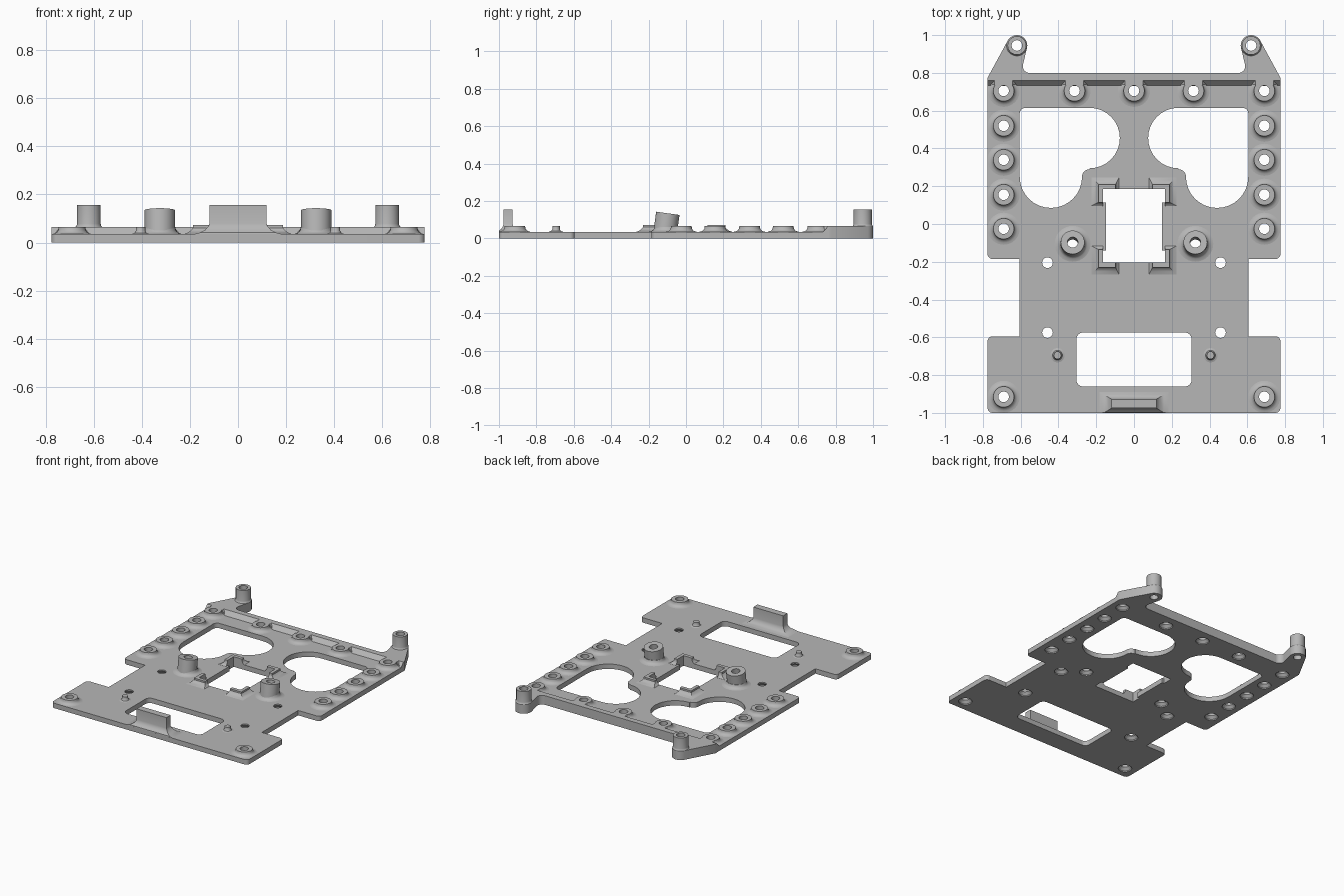
import bpy, bmesh, math
from mathutils import Vector, Matrix

cube = bpy.data.objects.get("Cube")
if cube:
    bpy.data.objects.remove(cube, do_unlink=True)

grey = bpy.data.materials.new("plain grey")
grey.use_nodes = True
tone = (0.47, 0.47, 0.47, 1)
grey.diffuse_color = tone
grey.node_tree.nodes["Principled BSDF"].inputs["Base Color"].default_value = tone

T = 0.035        # plate thickness
H = 0.065        # rail and boss height


def finish(name, bm):
    """Turn a bmesh into a shaded, coloured object."""
    bmesh.ops.remove_doubles(bm, verts=bm.verts, dist=0.0001)
    bmesh.ops.recalc_face_normals(bm, faces=bm.faces)
    mesh = bpy.data.meshes.new(name)
    bm.to_mesh(mesh)
    bm.free()
    obj = bpy.data.objects.new(name, mesh)
    bpy.context.collection.objects.link(obj)
    mesh.materials.append(grey)
    bpy.ops.object.select_all(action='DESELECT')
    obj.select_set(True)
    bpy.context.view_layer.objects.active = obj
    bpy.ops.object.shade_smooth_by_angle(angle=math.radians(35))
    return obj


def arc(cx, cy, r, a0, a1, n=16):
    angles = [math.radians(a0 + (a1 - a0) * i / n) for i in range(n + 1)]
    return [(cx + r * math.cos(a), cy + r * math.sin(a)) for a in angles]


def circle(x, y, r):
    return arc(x, y, r, 0, 360, 32)[:-1]


def rounded(corners, n=6):
    """Polygon from (x, y) or (x, y, radius) corners."""
    out = []
    for i, c in enumerate(corners):
        if len(c) == 2:
            out.append(c)
            continue
        p = Vector(c[:2])
        a = (Vector(corners[i - 1][:2]) - p).normalized()
        b = (Vector(corners[(i + 1) % len(corners)][:2]) - p).normalized()
        half = a.angle(b) / 2
        mid = p + (a + b).normalized() * c[2] / math.sin(half)
        start = p + a * c[2] / math.tan(half) - mid
        end = p + b * c[2] / math.tan(half) - mid
        for k in range(n + 1):
            v = start.lerp(end, k / n).normalized() * c[2] + mid
            out.append((v.x, v.y))
    return out


def mirror(points):
    return [(-p[0],) + tuple(p[1:]) for p in reversed(points)]


def slab(name, loops, height):
    """Flat sheet with holes, standing on the ground."""
    curve = bpy.data.curves.new(name, 'CURVE')
    curve.dimensions = '2D'
    curve.fill_mode = 'BOTH'
    curve.extrude = height / 2
    for loop in loops:
        s = curve.splines.new('POLY')
        s.points.add(len(loop) - 1)
        for p, co in zip(s.points, loop):
            p.co = (co[0], co[1], 0, 1)
        s.use_cyclic_u = True
    temp = bpy.data.objects.new(name + " outline", curve)
    bpy.context.collection.objects.link(temp)
    graph = bpy.context.evaluated_depsgraph_get()
    mesh = bpy.data.meshes.new_from_object(temp.evaluated_get(graph))
    bm = bmesh.new()
    bm.from_mesh(mesh)
    bmesh.ops.translate(bm, verts=bm.verts, vec=(0, 0, height / 2))
    bpy.data.objects.remove(temp, do_unlink=True)
    bpy.data.meshes.remove(mesh)
    return finish(name, bm)


def lathe(name, profile, x, y, tilt=0, z=0):
    bm = bmesh.new()
    verts = [bm.verts.new((r, 0, h)) for r, h in profile]
    edges = [bm.edges.new(pair) for pair in zip(verts, verts[1:])]
    bmesh.ops.spin(bm, geom=verts + edges, cent=(0, 0, 0), axis=(0, 0, 1),
                   angle=math.tau, steps=32)
    bm.transform(Matrix.Translation((x, y, z)) @ Matrix.Rotation(tilt, 4, 'X'))
    return finish(name, bm)


def loft(name, rings):
    """Skin a stack of outlines, each given as (points, height)."""
    bm = bmesh.new()
    rows = [[bm.verts.new((p[0], p[1], z)) for p in pts] for pts, z in rings]
    n = len(rows[0])
    for low, high in zip(rows, rows[1:]):
        for i in range(n):
            j = (i + 1) % n
            bm.faces.new((low[i], low[j], high[j], high[i]))
    bm.faces.new(rows[-1])
    bm.faces.new(rows[0])
    return finish(name, bm)


def box(x0, x1, y0, y1):
    return [(x0, y0), (x1, y0), (x1, y1), (x0, y1)]


# Positions of the bosses, posts and holes on the left half
bosses = [(0.69, y) for y in (0.705, 0.52, 0.34, 0.155, -0.025, -0.915)]
bosses += [(0.315, 0.705)]
screws = [(0.458, -0.205), (0.458, -0.575)]
posts = [(0.325, -0.105)]
both = lambda pts: [(s * x, y) for x, y in pts for s in (1, -1)]
rear_arm = (0.62, 0.945)

# Base plate with its openings
side = [(0.775, -1, 0.025), (0.775, -0.595, 0.025), (0.605, -0.595),
        (0.605, -0.185), (0.775, -0.185, 0.025), (0.775, 0.76)]
lobe = ([(0.605, 0.25)] + rounded([(0.5, 0.615), (0.605, 0.615, 0.03), (0.605, 0.5)])[::-1][1:-1]
        + arc(0.235, 0.455, 0.16, 90, 270) + arc(0.235, 0.25, 0.04, 90, 0, 8)
        + arc(0.44, 0.25, 0.165, 180, 360))
window_half = [(0.164, -0.205), (0.164, -0.14), (0.147, -0.14),
               (0.147, 0.115), (0.164, 0.115), (0.164, 0.185)]
slot = rounded([(x, y, 0.035) for x, y in box(-0.305, 0.305, -0.86, -0.575)])
holes = [circle(x, y, 0.045) for x, y in both(bosses + screws + posts) + [(0, 0.705)]]
slab("base_plate", [rounded(side + mirror(side)), lobe, mirror(lobe),
                    window_half + mirror(window_half), slot] + holes, T)

# Raised rear rail with two arms
arm = ([(0.775, 0.76), (0.775, 0.775)] + arc(*rear_arm, 0.055, 28, 194)
       + rounded([(0.567, 0.932), (0.598, 0.80, 0.035), (0.4, 0.80)])[1:-1])
slab("rear_rail", [arm + mirror(arm)] + [circle(x, y, 0.028) for x, y in both([rear_arm])], H)
loft("rail_slope", [(box(-0.775, 0.775, 0.73, 0.761), T - 0.002),
                    (box(-0.775, 0.775, 0.732, 0.761), T),
                    (box(-0.775, 0.775, 0.76, 0.761), H)])

# Flared screw bosses with countersunk undersides
sink = [(0.045, 0), (0.045, 0.008), (0.028, 0.026)]
boss = sink + [(0.028, H), (0.055, H), (0.057, 0.052), (0.064, 0.042), (0.075, 0.037), (0.085, T)]
for x, y in both(bosses) + [(0, 0.705)]:
    lathe("screw_boss", boss, x, y)
    if y > 0.7:
        loft("boss_neck", [(box(x - 0.075, x + 0.075, 0.737, 0.762), T - 0.002),
                           (box(x - 0.048, x + 0.048, 0.737, 0.762), H)])

# Flush screw holes
for x, y in both(screws):
    lathe("screw_hole", sink + [(0.028, T), (0.046, T)], x, y)

# Tall posts on the rear arms
for x, y in both([rear_arm]):
    lathe("rear_post", [(0.028, H), (0.028, 0.155), (0.049, 0.155), (0.049, 0.078),
                        (0.051, 0.07), (0.055, H)], x, y)

# Leaning posts beside the window
for x, y in both(posts):
    lathe("post_foot", sink + [(0.045, 0.062), (0.064, 0.062), (0.068, 0.048),
                               (0.078, 0.039), (0.095, T)], x, y)
    lathe("leaning_post", [(0.03, -0.01), (0.028, 0.1), (0.063, 0.1), (0.063, 0),
                           (0.03, -0.01)], x, y - 0.006, tilt=-0.14, z=T)

# Locating pins
for x, y in both([(0.405, -0.695)]):
    lathe("locating_pin", [(0, H), (0.02, H), (0.02, 0.048), (0.026, 0.039), (0.038, T)], x, y)

# Corner brackets around the window
for sx in (1, -1):
    for sy, edge in ((1, 0.185), (-1, -0.205)):
        rings = []
        for grow, z in ((0.04, T - 0.001), (0.022, 0.04), (0.008, 0.05), (0, 0.06), (0, 0.072)):
            ox, oy = 0.188 + grow, 0.025 + grow
            pts = [(0.164, 0), (0.164, -0.07 - grow / 2), (ox, -0.07 - grow / 2),
                   (ox, oy), (0.098 - grow / 2, oy), (0.098 - grow / 2, 0)]
            rings.append(([(sx * px, edge + sy * py) for px, py in pts], z))
        loft("window_bracket", rings)

# Upright tab at the front edge with a flared foot
tab = []
for grow, z in ((0.07, T - 0.001), (0.04, 0.041), (0.018, 0.053), (0.005, 0.068), (0, 0.08), (0, 0.155)):
    tab.append((box(-0.118 - grow, 0.118 + grow, max(-1, -0.975 - grow * 0.6), -0.928 + grow * 0.6), z))
loft("front_tab", tab)
